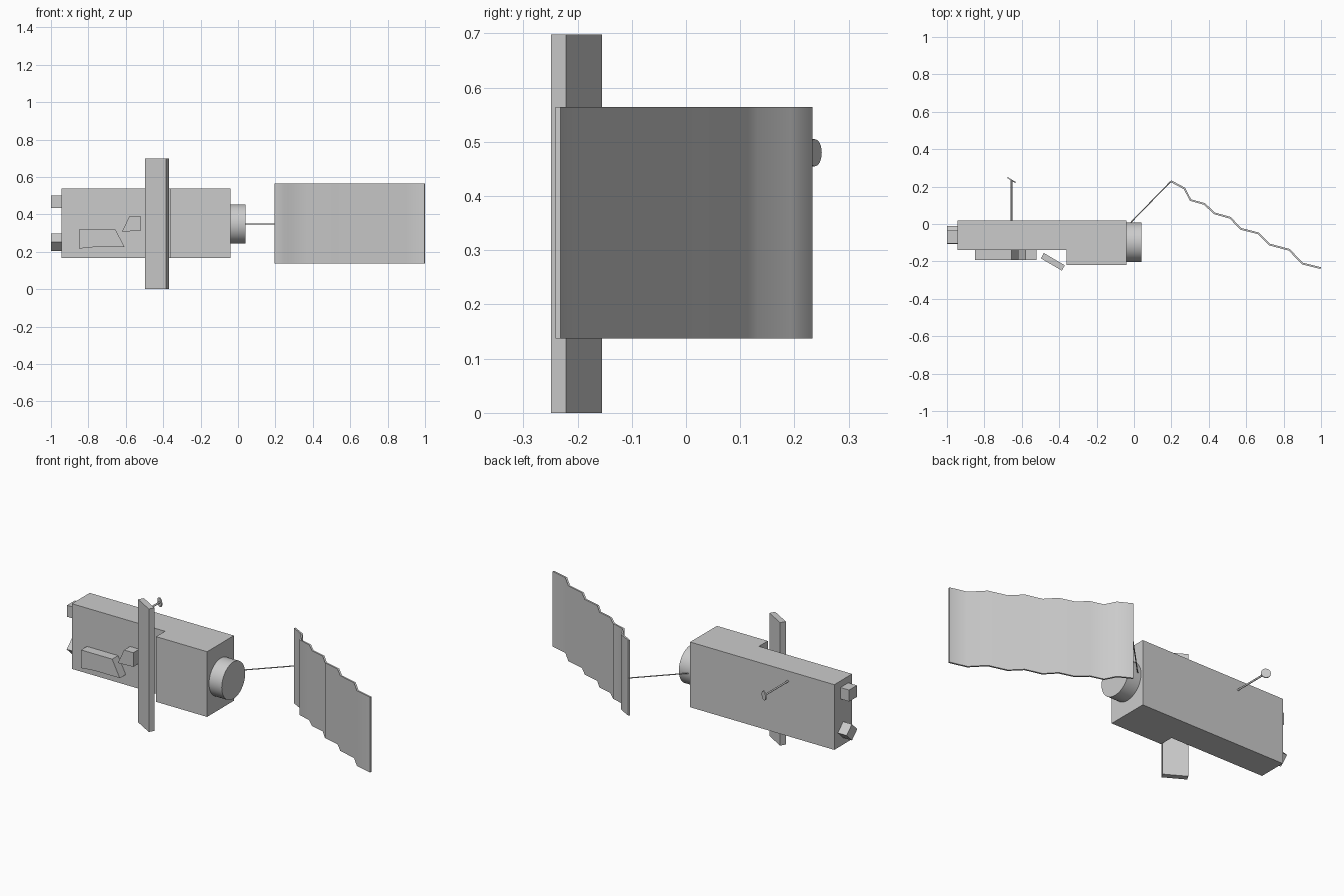
import bpy, bmesh, math
from mathutils import Vector

default = bpy.data.objects.get("Cube")
if default:
    bpy.data.objects.remove(default, do_unlink=True)

grey = bpy.data.materials.new("satellite grey")
grey.use_nodes = True
grey.diffuse_color = (0.6, 0.6, 0.6, 1)
grey.node_tree.nodes["Principled BSDF"].inputs["Base Color"].default_value = (0.6, 0.6, 0.6, 1)


def prism(name, outline, axis, low, high):
    """Extrude a 2D outline along an axis; the outline uses the other two in order."""
    bm = bmesh.new()

    def place(p, d):
        co = list(p)
        co.insert("xyz".index(axis), d)
        return bm.verts.new(co)

    bottom = [place(p, low) for p in outline]
    top = [place(p, high) for p in outline]
    bm.faces.new(bottom)
    bm.faces.new(top)
    for i in range(len(outline)):
        j = (i + 1) % len(outline)
        bm.faces.new((bottom[i], bottom[j], top[j], top[i]))
    bmesh.ops.recalc_face_normals(bm, faces=bm.faces)
    mesh = bpy.data.meshes.new(name)
    bm.to_mesh(mesh)
    bm.free()
    obj = bpy.data.objects.new(name, mesh)
    bpy.context.collection.objects.link(obj)
    mesh.materials.append(grey)
    return obj


def rod(name, start, end, radius, sides, facing=None):
    """Cylinder between two points."""
    start, end = Vector(start), Vector(end)
    span = end - start
    bpy.ops.mesh.primitive_cylinder_add(vertices=sides, radius=radius, depth=span.length,
                                        location=(start + end) / 2,
                                        rotation=span.to_track_quat('Z', 'Y').to_euler())
    obj = bpy.context.object
    obj.name = name
    obj.data.materials.append(grey)
    bpy.ops.object.shade_smooth_by_angle(angle=math.radians(35))
    return obj


# Stepped main body, seen from above
prism("main_body", [(-0.945, 0.02), (-0.04, 0.02), (-0.04, -0.22), (-0.36, -0.22),
                    (-0.36, -0.14), (-0.945, -0.14)], "z", 0.167, 0.537)

# Round end drum, with the tether that leads to the solar array
rod("end_drum", (-0.045, -0.098, 0.349), (0.04, -0.098, 0.349), 0.105, 48)
rod("tether", (-0.02, 0.005, 0.349), (0.197, 0.228, 0.349), 0.003, 8)

# Tall slanted antenna plate in front of the body
prism("tall_plate", [(-0.482, -0.155), (-0.498, -0.184), (-0.386, -0.249),
                     (-0.37, -0.221)], "z", 0.0, 0.698)

# Instrument blocks on the front face
prism("long_instrument", [(-0.85, 0.32), (-0.655, 0.32), (-0.607, 0.225), (-0.77, 0.225),
                          (-0.85, 0.217)], "y", -0.193, -0.135)
prism("small_instrument", [(-0.58, 0.392), (-0.522, 0.392), (-0.522, 0.312),
                           (-0.62, 0.308)], "y", -0.193, -0.135)

# End sensors: one upright, one turned on its edge
prism("upper_sensor", [(-0.035, 0.435), (-0.105, 0.435), (-0.105, 0.5), (-0.035, 0.5)],
      "x", -1.0, -0.94)
prism("lower_sensor", [(-0.06 + 0.048 * math.cos(a), 0.251 + 0.046 * math.sin(a))
                       for a in (k * math.pi / 2 for k in range(4))], "x", -1.0, -0.94)

# Rear antenna: stalk and tilted dish
rod("antenna_stalk", (-0.655, 0.01, 0.48), (-0.655, 0.235, 0.48), 0.005, 12)
dish = Vector((-0.655, 0.235, 0.48))
normal = Vector((0.52, 0.86, 0)) * 0.003
rod("antenna_dish", dish - normal, dish + normal, 0.025, 24)

# Folded solar array: a thin zigzag sheet
folds = [Vector(p) for p in (
    (0.197, 0.229), (0.27, 0.19), (0.302, 0.128), (0.377, 0.107), (0.43, 0.057),
    (0.515, 0.033), (0.57, -0.026), (0.665, -0.05), (0.725, -0.11), (0.83, -0.138),
    (0.9, -0.211), (0.998, -0.236))]
half = 0.005
front, back = [], []
for i, p in enumerate(folds):
    along = (folds[min(i + 1, len(folds) - 1)] - folds[max(i - 1, 0)]).normalized()
    side = Vector((-along.y, along.x)) * half
    back.append(p + side)
    front.append(p - side)
array = prism("solar_array", front + back[::-1], "z", 0.137, 0.564)

# A few folds are softly curved, the rest are crisp
soft = [(folds[0].x, folds[2].x), (folds[6].x, folds[9].x)]
for face in array.data.polygons:
    face.use_smooth = any(a < face.center.x < b for a, b in soft)
array.data.set_sharp_from_angle(angle=math.radians(50))
